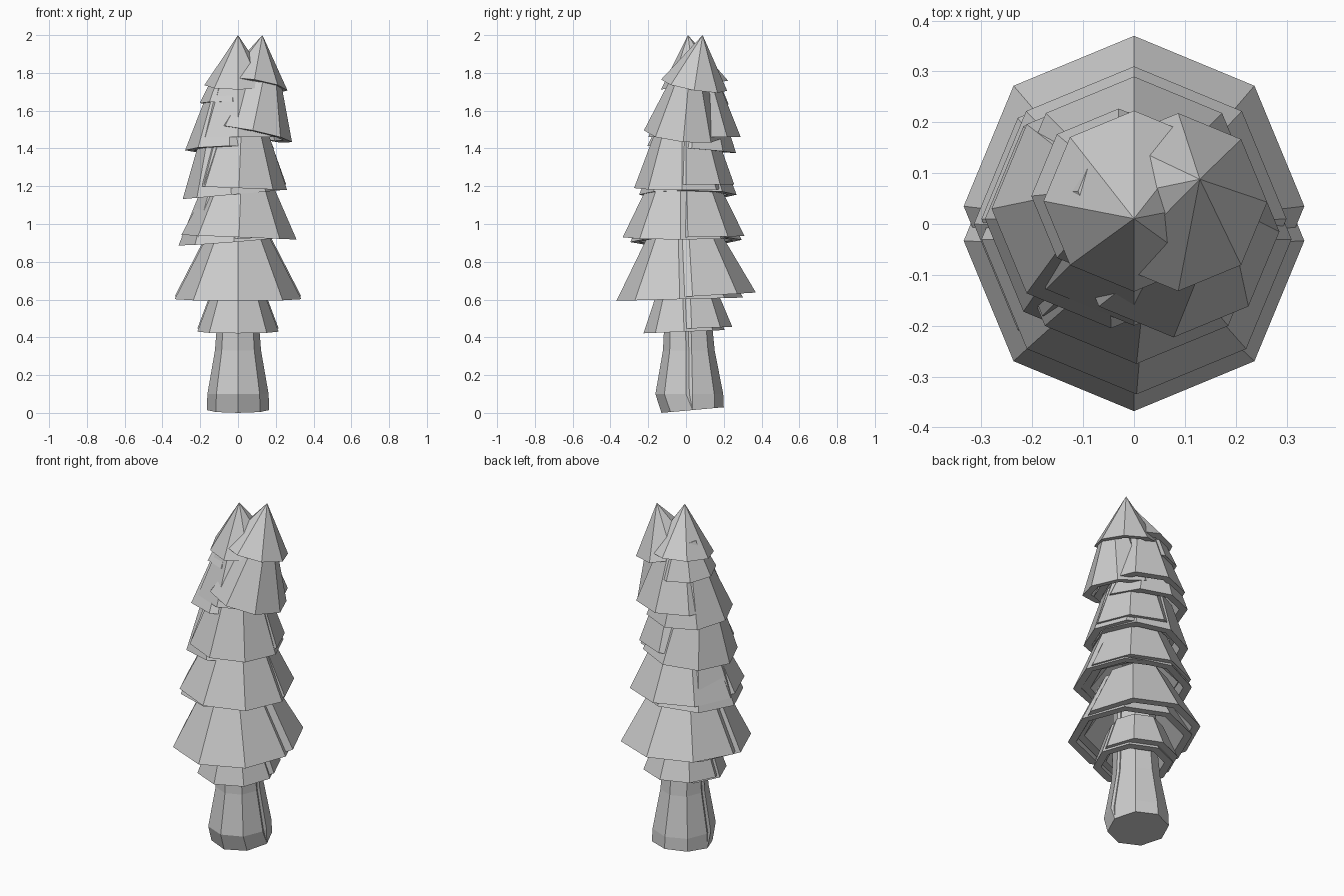
import bpy, bmesh, math
from mathutils import Vector

if "Cube" in bpy.data.objects:
    bpy.data.objects.remove(bpy.data.objects["Cube"])

SIDES = 8


def loft(name, rings):
    """Octagonal rings (centre, radius, axis tilt sx/sy) joined into a closed shell."""
    bm = bmesh.new()
    loops = []
    for c, r, sx, sy in rings:
        if r == 0:
            loops.append([bm.verts.new(c)])
            continue
        loop = []
        for i in range(SIDES):
            a = 2 * math.pi * i / SIDES
            x, y = r * math.cos(a), r * math.sin(a)
            loop.append(bm.verts.new((c[0] + x, c[1] + y, c[2] + x * sx + y * sy)))
        loops.append(loop)
    for lo, hi in zip(loops, loops[1:]):
        for i in range(SIDES):
            j = (i + 1) % SIDES
            if len(hi) == 1:
                bm.faces.new((lo[i], lo[j], hi[0]))
            else:
                bm.faces.new((lo[i], lo[j], hi[j], hi[i]))
    for end in (loops[0], loops[-1]):
        if len(end) > 1:
            bm.faces.new(end)
    bmesh.ops.recalc_face_normals(bm, faces=bm.faces)
    mesh = bpy.data.meshes.new(name)
    bm.to_mesh(mesh)
    bm.free()
    obj = bpy.data.objects.new(name, mesh)
    bpy.context.collection.objects.link(obj)


def tier(name, centre, r, height, top_r, sx=0, sy=0):
    """Hollow skirt of foliage leaning along its own axis."""
    base = Vector(centre)
    axis = Vector((-sx, -sy, 1))
    inner = base + axis * height * 0.7
    top = base + axis * height
    loft(name, [(inner, max(top_r * 0.8, 0.05), sx, sy),
                (base, r - 0.045, sx, sy),
                (base, r, sx, sy),
                (top, top_r, sx, sy)])


# trunks: two overlapping stems sharing one slanted foot
for name, ys in (("back_trunk", (0.035, 0.035, 0.03, 0.027, 0.02)),
                 ("front_trunk", (0.035, 0.0, 0.0, -0.003, -0.02))):
    profile = [(0.015, 0.165, 0.09), (0.1, 0.162, 0), (0.33, 0.122, 0),
               (0.45, 0.113, 0), (0.85, 0.1, 0)]
    loft(name, [(Vector((0, y, z)), r, 0, s) for y, (z, r, s) in zip(ys, profile)])

# back tree foliage, bottom to top
back = [((0, 0.03, 0.447), 0.215, 0.2, 0.14, 0, 0.04),
        ((0, 0.035, 0.617), 0.335, 0.33, 0.165, 0, 0.06),
        ((0, 0.01, 0.93), 0.3, 0.3, 0.16, 0, 0.02),
        ((0, 0.0, 1.21), 0.255, 0.28, 0.155, 0, 0),
        ((0, 0.045, 1.46), 0.245, 0.3, 0.125, 0, 0.0),
        ((0, 0.045, 1.735), 0.178, 0.265, 0, 0, 0.13)]

# front tree foliage, bending to the right at the top
front = [((0, -0.01, 0.43), 0.215, 0.2, 0.14, 0, 0.04),
         ((0, -0.033, 0.602), 0.335, 0.33, 0.165, 0, 0.025),
         ((0.005, -0.03, 0.93), 0.305, 0.3, 0.16, -0.04, 0),
         ((0.005, -0.02, 1.19), 0.255, 0.28, 0.15, -0.04, 0),
         ((0.078, -0.015, 1.475), 0.208, 0.27, 0.1, -0.2, -0.1),
         ((0.087, 0.043, 1.735), 0.175, 0.265, 0, -0.16, -0.17)]

# left tree foliage, mostly nested in the other two
left = [((-0.02, 0.0, 0.91), 0.295, 0.28, 0.155, 0.08, 0.02),
        ((-0.035, 0.01, 1.155), 0.258, 0.28, 0.15, 0.09, 0),
        ((-0.045, 0.03, 1.395), 0.235, 0.28, 0.12, 0.02, -0.08),
        ((-0.03, 0.055, 1.64), 0.172, 0.19, 0.08, 0, -0.05)]

for label, tiers in (("back", back), ("front", front), ("left", left)):
    for n, args in enumerate(tiers, 1):
        tier(f"{label}_foliage_tier_{n}", *args)
